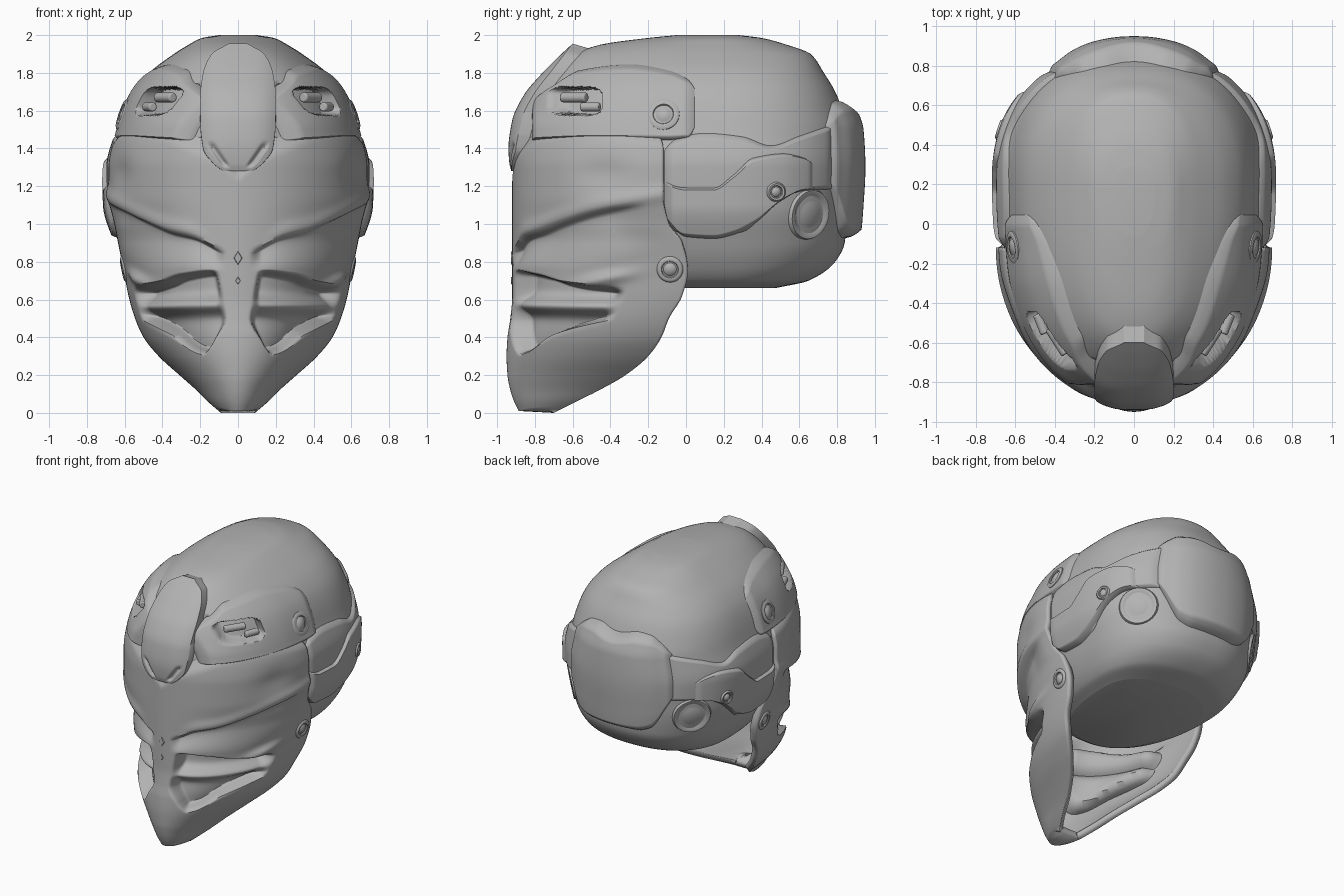
import bpy, bmesh, math
from mathutils import Vector, Matrix

if "Cube" in bpy.data.objects:
    bpy.data.objects.remove(bpy.data.objects["Cube"])

grey = bpy.data.materials.new("helmet grey")
grey.use_nodes = True
grey.diffuse_color = (0.45, 0.45, 0.45, 1)
for node in grey.node_tree.nodes:
    if node.type == "BSDF_PRINCIPLED":
        node.inputs["Base Color"].default_value = grey.diffuse_color

# Outline per height: z, front y, y of widest point, half width, back y
SKULL = [(.66, -.5, .15, .4, .47), (.7, -.56, .2, .49, .65), (.8, -.64, .2, .565, .79),
         (.9, -.72, .2, .61, .84), (1.1, -.85, .2, .67, .86), (1.3, -.87, .2, .675, .87),
         (1.5, -.85, .2, .625, .86), (1.6, -.81, .2, .595, .83), (1.7, -.76, .2, .55, .79),
         (1.8, -.69, .2, .47, .73), (1.9, -.59, .18, .34, .66), (1.95, -.45, .18, .26, .53),
         (1.985, -.2, .17, .19, .4), (2, -.05, .17, .1, .28)]
# Outline per height: z, front y, rear edge y, half width
FACE = [(0, -.88, -.7, .09), (.06, -.91, -.58, .16), (.12, -.93, -.46, .22), (.2, -.945, -.32, .31),
        (.3, -.95, -.2, .42), (.4, -.945, -.13, .5), (.5, -.93, -.09, .545), (.62, -.92, -.02, .58),
        (.75, -.92, .01, .605), (.9, -.92, -.02, .635), (1, -.92, -.09, .655),
        (1.15, -.92, -.12, .685), (1.3, -.92, -.12, .685), (1.4, -.91, -.12, .67),
        (1.55, -.87, -.18, .6)]


def sample(table, key):
    """Smooth monotone lookup of a table row by its first column."""
    key = min(max(key, table[0][0]), table[-1][0])
    i = 0
    while i < len(table) - 2 and key > table[i + 1][0]:
        i += 1

    def secant(j, k):
        return (table[j + 1][k] - table[j][k]) / (table[j + 1][0] - table[j][0])

    def slope(j, k):
        if j == 0 or j == len(table) - 1:
            return secant(min(j, len(table) - 2), k)
        a, b = secant(j - 1, k), secant(j, k)
        return 0 if a * b <= 0 else 2 * a * b / (a + b)

    h = table[i + 1][0] - table[i][0]
    t = (key - table[i][0]) / h
    blend = t * t * (3 - 2 * t)
    return [table[i][k] * (1 - blend) + table[i + 1][k] * blend
            + h * t * (1 - t) * ((1 - t) * slope(i, k) - t * slope(i + 1, k))
            for k in range(1, len(table[0]))]


def smooth(lo, hi, x):
    t = min(max((x - lo) / (hi - lo), 0), 1)
    return t * t * (3 - 2 * t)


def band(x, lo, hi, soft):
    return smooth(lo - soft, lo + soft, x) * (1 - smooth(hi - soft, hi + soft, x))


def bump(x, centre, size):
    return math.exp(-((x - centre) / size) ** 2)


def squareness(table):
    return 1.0 if table is FACE else 0.87


def ring(table, z, angle, off=0.0):
    """Point on an outline; angle zero is the front centre."""
    row, power = sample(table, z), squareness(table)
    front, mid, width = row[:3]
    s, c = math.sin(angle), math.cos(angle)
    depth = mid - front if c >= 0 or table is FACE else row[3] - mid
    return Vector((math.copysign(abs(s) ** power, s) * (width + off),
                   mid - math.copysign(abs(c) ** power, c) * (depth + off), z))


def side(table, y, z, off=0.0):
    """Point on the left side at a given y and z."""
    row = sample(table, z)
    front, mid = row[:2]
    f = (mid - y) / (mid - front if y <= mid or table is FACE else row[3] - mid)
    f = min(max(f, -1), 1)
    return ring(table, z, math.acos(math.copysign(abs(f) ** (1 / squareness(table)), f)), off)


def finish(name, bm, mirror=False, thickness=0.0):
    mesh = bpy.data.meshes.new(name)
    bm.to_mesh(mesh)
    bm.free()
    mesh.materials.append(grey)
    mesh.shade_smooth()
    mesh.set_sharp_from_angle(angle=math.radians(55))
    obj = bpy.data.objects.new(name, mesh)
    bpy.context.collection.objects.link(obj)
    if thickness:
        solid = obj.modifiers.new("thickness", "SOLIDIFY")
        solid.thickness, solid.offset = thickness, -1
    if mirror:
        obj.modifiers.new("mirror", "MIRROR")
    return obj


def grid(name, nu, nv, point, **options):
    bm = bmesh.new()
    rows = [[bm.verts.new(point(i / nu, j / nv)) for i in range(nu + 1)] for j in range(nv + 1)]
    for low, high in zip(rows, rows[1:]):
        for i in range(nu):
            bm.faces.new((low[i], low[i + 1], high[i + 1], high[i]))
    bmesh.ops.remove_doubles(bm, verts=bm.verts, dist=0.00001)
    return finish(name, bm, **options)


def slot(y, z, size=1.0):
    """Rounded rectangular window in the temple plate."""
    return 1 - smooth(.7, 1.3, abs((y + .55) / (.125 * size)) ** 4 + abs((z - 1.65) / (.07 * size)) ** 4)


# Skull shell
def skull_point(u, v):
    z = .66 + 1.34 * (1 - math.cos(math.pi * v)) / 2
    if v in (0, 1):
        return Vector((0, .17, z))
    angle = math.pi * (2 * u - 1)
    p = ring(SKULL, z, angle)
    return ring(SKULL, z, angle, -.09 * slot(p.y, z, 1.3))


grid("skull_shell", 160, 80, skull_point)

# Face mask with brow, cheeks, mouth recesses and jaw
MASK_TOP = [(0, 1.32), (.13, 1.43), (.25, 1.48), (.42, 1.54), (.65, 1.56), (1, 1.51)]
BROW = [(0, .84), (.08, .85), (.24, .92), (.38, .95), (.53, 1), (.72, 1.06), (1, 1.12)]
CHEEK = [(0, .77), (.3, .79), (.5, .78), (.7, .82), (1, .92)]
MOUTH = [(0, .3, .73), (.14, .31, .74), (.34, .34, .72), (.5, .43, .68), (.8, .52, .64)]
NOSE = [(.28, .33), (.38, .19), (.5, .1), (.65, .12), (.8, .15)]


def mask_point(u, v):
    angle = math.pi * (u - 0.5)
    s = abs(angle) / (math.pi / 2)
    top, brow, cheek = (sample(table, s)[0] for table in (MASK_TOP, BROW, CHEEK))
    low, high = sample(MOUTH, s)
    # rows follow the mouth, brow and top edges
    stops, heights = (0, .2, .58, .8, 1), (0, low, high, brow, top)
    k = max(i for i in range(4) if v >= stops[i])
    z = heights[k] + (heights[k + 1] - heights[k]) * (v - stops[k]) / (stops[k + 1] - stops[k])
    nose = sample(NOSE, z)[0]
    off = -.035 * smooth(top - .1, top, z)
    off -= .045 * smooth(cheek - .03, brow, z) * (1 - smooth(brow - .01, brow + .015, z)) \
        * smooth(.06, .14, s) * (1 - smooth(.75, .95, s))
    off += .014 * bump(z, brow + .04, .04) * smooth(.1, .3, s)
    gate = smooth(nose - .03, nose + .03, s) * (1 - smooth(.7, .78, s))
    lip = bump(z, .575 - .02 * s, .045)
    off -= gate * band(z, low, high, .02) * (.11 - .08 * lip)
    off += .03 * bump(z, .7 + .25 * (s - .66), .035) * bump(s, .68, .11)
    off -= .018 * bump(z, 1.27, .09) * bump(s, .74, .12)
    p = ring(FACE, z, angle, off)
    if v == 0:
        p.y = FACE[0][2]
    return p


grid("face_mask", 180, 150, mask_point, thickness=.05)


# Raised armour plates that follow the skull
def plate(name, table, place, mirror=True, dent=None):
    start, end = table[0][0], table[-1][0]

    def point(u, v):
        key = start + (end - start) * u
        low, high, lift = sample(table, key)
        z = low + (high - low) * v
        edge = min(u, 1 - u, v, 1 - v)
        off = -.02 + (lift + .02) * min(1, edge / .07) ** 0.5
        if dent:
            off -= dent(key, z)
        return place(key, z, off)

    grid(name, 80, 56, point, mirror=mirror)


def on_side(y, z, off):
    return side(SKULL, y, z, off)


def on_back(degrees, z, off):
    return ring(SKULL, z, math.pi + math.radians(degrees), off)


# Plate outlines: position along the skull, lower z, upper z, lift
plate("temple_plate", [(-.82, 1.44, 1.56, .04), (-.75, 1.44, 1.68, .05), (-.65, 1.44, 1.76, .05),
                       (-.55, 1.44, 1.82, .05), (-.3, 1.44, 1.85, .045), (-.1, 1.44, 1.82, .03),
                       (.01, 1.45, 1.77, .025), (.06, 1.54, 1.7, .02)],
      on_side, dent=lambda y, z: .1 * slot(y, z))
plate("ear_panel", [(-.13, 1.08, 1.38, .02), (-.05, .95, 1.46, .022), (.1, .92, 1.49, .022),
                    (.3, .95, 1.47, .022), (.45, 1.08, 1.42, .022), (.6, 1.17, 1.47, .022),
                    (.8, 1.18, 1.54, .02)], on_side)
plate("ear_pad", [(-.12, 1.05, 1.23, .03), (0, .93, 1.2, .045), (.15, .92, 1.2, .045),
                  (.25, .94, 1.27, .045), (.35, .99, 1.36, .045), (.5, 1.12, 1.38, .045),
                  (.6, 1.17, 1.36, .04), (.69, 1.18, 1.3, .03)], on_side)
cap_half = [(13, .92, 1.66, .07), (22, .95, 1.65, .055), (30, 1.1, 1.6, .035), (38, 1.25, 1.52, .025)]
plate("back_cap", [(-a, *rest) for a, *rest in reversed(cap_half)] + [(0, .92, 1.63, .08)] + cap_half,
      on_back, mirror=False)

# Forehead crest: z, front y, half width
CREST = [(1.28, -.925, .08), (1.32, -.935, .13), (1.4, -.94, .185), (1.55, -.92, .2),
         (1.68, -.86, .2), (1.8, -.76, .185), (1.9, -.66, .14), (1.955, -.6, .05)]


def crest_point(u, v):
    z = 1.28 + .675 * (1 - math.cos(math.pi * v)) / 2
    front, half = sample(CREST, z)
    x = half * math.sin(math.pi * (u - 0.5))
    y = front + .05 * abs(x / .2) ** 3
    y += .02 * band(abs(x) - .7 * (z - 1.3), .045, .075, .012) * band(z, 1.31, 1.42, .015)
    if u in (0, 1) or v in (0, 1):
        y += .1
        z -= .03 * v
    return Vector((x, y, z))


grid("forehead_crest", 60, 60, crest_point)


# Round fittings
def turned(name, table, y, z, lift, profile):
    """Spin a radius and height profile around the surface normal."""
    p, e = side(table, y, z, lift), .02
    normal = (side(table, y + e, z) - side(table, y - e, z)).cross(
        side(table, y, z + e) - side(table, y, z - e)).normalized()
    place = Matrix.Translation(p) @ normal.to_track_quat("Z", "Y").to_matrix().to_4x4()
    last = len(profile) - 1

    def point(u, v):
        r, h = profile[round(v * last)]
        turn = math.tau * u
        return place @ Vector((r * math.cos(turn), r * math.sin(turn), h))

    grid(name, 32, last, point, mirror=True)


def bolt(name, table, y, z, r, lift):
    turned(name, table, y, z, lift,
           [(r, -.04), (r, .002), (r * .85, .01), (r * .65, .008), (r * .6, 0),
            (r * .5, 0), (r * .42, .008), (0, .011)])


bolt("temple_bolt", SKULL, -.11, 1.58, .085, .03)
bolt("ear_bolt", SKULL, .46, 1.17, .052, .045)
bolt("jaw_hinge", FACE, -.085, .76, .07, 0)
turned("neck_ring", SKULL, .66, 1.05, -.004, [(.15, -.04), (.13, .005), (.11, .005), (.1, -.004),
                                              (.08, -.004), (.06, .005), (0, .008)])


# Slot pins
def rod(name, start, end, radius):
    bm = bmesh.new()
    axis = end - start
    place = Matrix.Translation((start + end) / 2) @ axis.to_track_quat("Z", "Y").to_matrix().to_4x4()
    bmesh.ops.create_cone(bm, cap_ends=True, segments=20, radius1=radius, radius2=radius,
                          depth=axis.length, matrix=place)
    obj = finish(name, bm, mirror=True)
    bevel = obj.modifiers.new("soft ends", "BEVEL")
    bevel.width, bevel.segments, bevel.limit_method = .008, 2, "ANGLE"


rod("upper_slot_pin", side(SKULL, -.64, 1.67, .02), side(SKULL, -.52, 1.67, .01), .026)
rod("lower_slot_pin", side(SKULL, -.54, 1.62, .02), side(SKULL, -.45, 1.62, .01), .024)

# Small diamond studs on the nose bridge
for stud, height, size in (("upper_stud", .82, .035), ("lower_stud", .7, .02)):
    bm = bmesh.new()
    bmesh.ops.create_cone(bm, cap_ends=True, segments=4, radius1=size, radius2=size * .7, depth=.02,
                          matrix=Matrix.Translation((0, -.917, height))
                          @ Matrix.Diagonal((.8, 1, 1.3, 1)) @ Matrix.Rotation(math.pi / 2, 4, "X"))
    finish(stud, bm)
